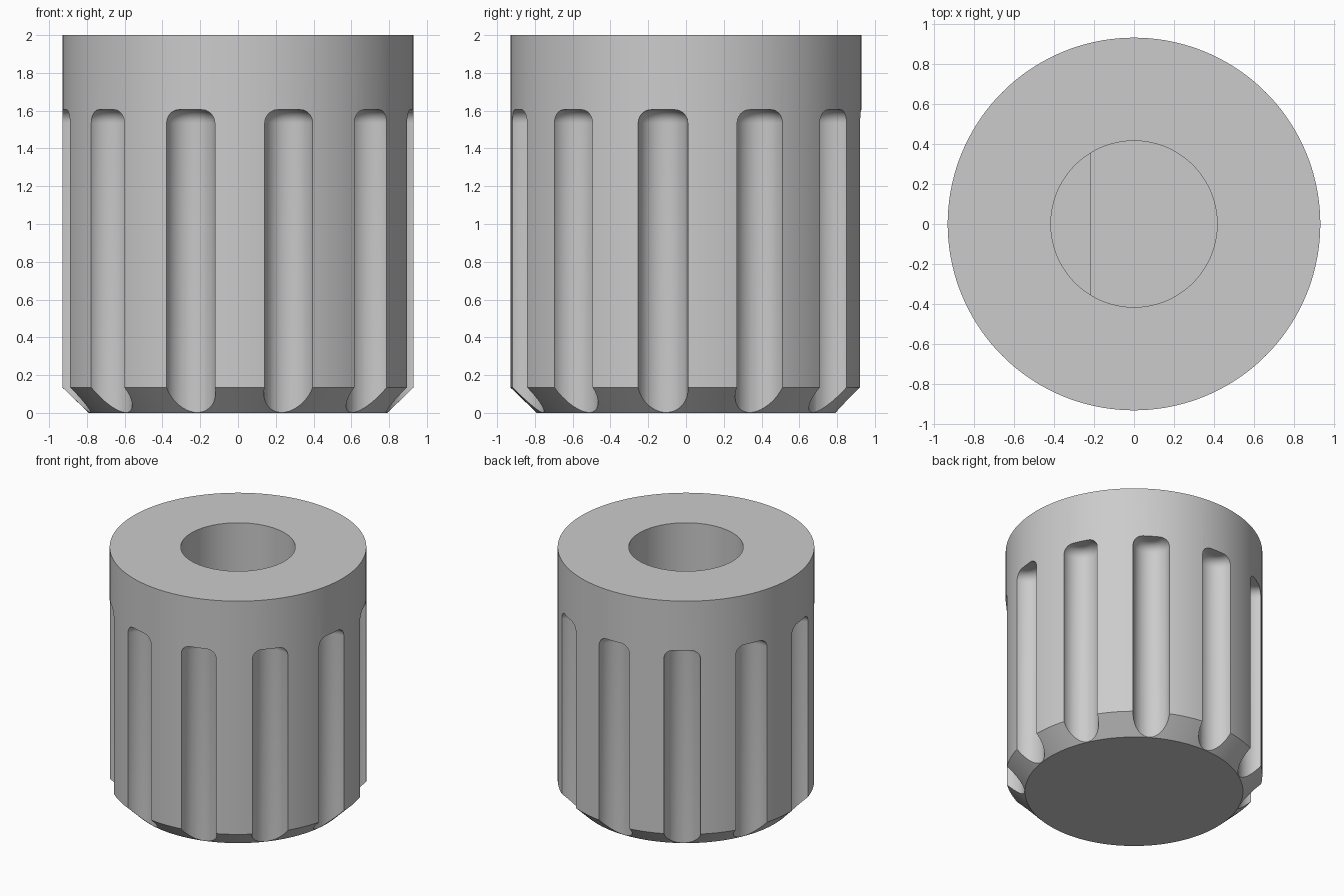
import bpy
import bmesh
from math import radians, sin, cos
from mathutils import Vector

default = bpy.data.objects.get("Cube")
if default:
    bpy.data.objects.remove(default, do_unlink=True)

RADIUS, HEIGHT = 0.93, 2.0
BASE_RADIUS, CHAMFER = 0.79, 0.135
BORE, BORE_FLOOR = 0.415, 0.4
FLAT_X, FLAT_TOP = -0.215, 1.3
GROOVES, FIRST_ANGLE = 11, radians(-7.6)
GROOVE_R, GROOVE_CENTRE, GROOVE_TOP, FILLET = 0.133, 0.925, 1.605, 0.07

grey = bpy.data.materials.new("grey plastic")
grey.use_nodes = True
colour = (0.6, 0.6, 0.6, 1)
grey.diffuse_color = colour
grey.node_tree.nodes["Principled BSDF"].inputs["Base Color"].default_value = colour


def finish(bm, name):
    bmesh.ops.recalc_face_normals(bm, faces=bm.faces)
    mesh = bpy.data.meshes.new(name)
    bm.to_mesh(mesh)
    bm.free()
    mesh.materials.append(grey)
    obj = bpy.data.objects.new(name, mesh)
    bpy.context.collection.objects.link(obj)
    return obj


def lathe(bm, profile, steps, centre=Vector()):
    """Turn an (r, z) profile, closed on the axis at both ends."""
    rings = []
    for r, z in profile:
        angles = [radians(360) * i / steps for i in range(steps)]
        rings.append([bm.verts.new(centre + Vector((r * cos(a), r * sin(a), z)))
                      for a in angles])
    for low, high in zip(rings, rings[1:]):
        for i in range(steps):
            j = (i + 1) % steps
            bm.faces.new((low[i], low[j], high[j], high[i]))
    bm.faces.new(rings[0])
    bm.faces.new(rings[-1])


def smooth(obj):
    bpy.ops.object.select_all(action="DESELECT")
    obj.select_set(True)
    bpy.context.view_layer.objects.active = obj
    bpy.ops.object.shade_smooth_by_angle(angle=radians(28))


# Knob body with chamfered base and blind shaft bore
bm = bmesh.new()
lathe(bm, [(BASE_RADIUS, 0), (RADIUS, CHAMFER), (RADIUS, HEIGHT),
           (BORE, HEIGHT), (BORE, BORE_FLOOR)], 144)
body = finish(bm, "knob_body")

# Round-ended grip groove cutters
bm = bmesh.new()
arc = [radians(15 * i) for i in range(7)]
groove = [(GROOVE_R, -0.2)] + [
    (GROOVE_R - FILLET + FILLET * cos(a), GROOVE_TOP - FILLET + FILLET * sin(a))
    for a in arc]
for k in range(GROOVES):
    a = FIRST_ANGLE + radians(360) * k / GROOVES
    lathe(bm, groove, 40, GROOVE_CENTRE * Vector((cos(a), sin(a), 0)))
cutter = finish(bm, "groove_cutter")

cut = body.modifiers.new("grip grooves", "BOOLEAN")
cut.operation = "DIFFERENCE"
cut.solver = "EXACT"
cut.object = cutter
bpy.context.view_layer.objects.active = body
bpy.ops.object.modifier_apply(modifier=cut.name)
bpy.data.objects.remove(cutter, do_unlink=True)
smooth(body)

# Flat inside the bore that keys the shaft
bm = bmesh.new()
lathe(bm, [(BORE + 0.005, BORE_FLOOR - 0.05), (BORE + 0.005, FLAT_TOP)], 96)
bmesh.ops.bisect_plane(bm, geom=bm.verts[:] + bm.edges[:] + bm.faces[:],
                       plane_co=(FLAT_X, 0, 0), plane_no=(1, 0, 0),
                       clear_outer=True)
bmesh.ops.holes_fill(bm, edges=[e for e in bm.edges if e.is_boundary])
smooth(finish(bm, "shaft_flat"))
